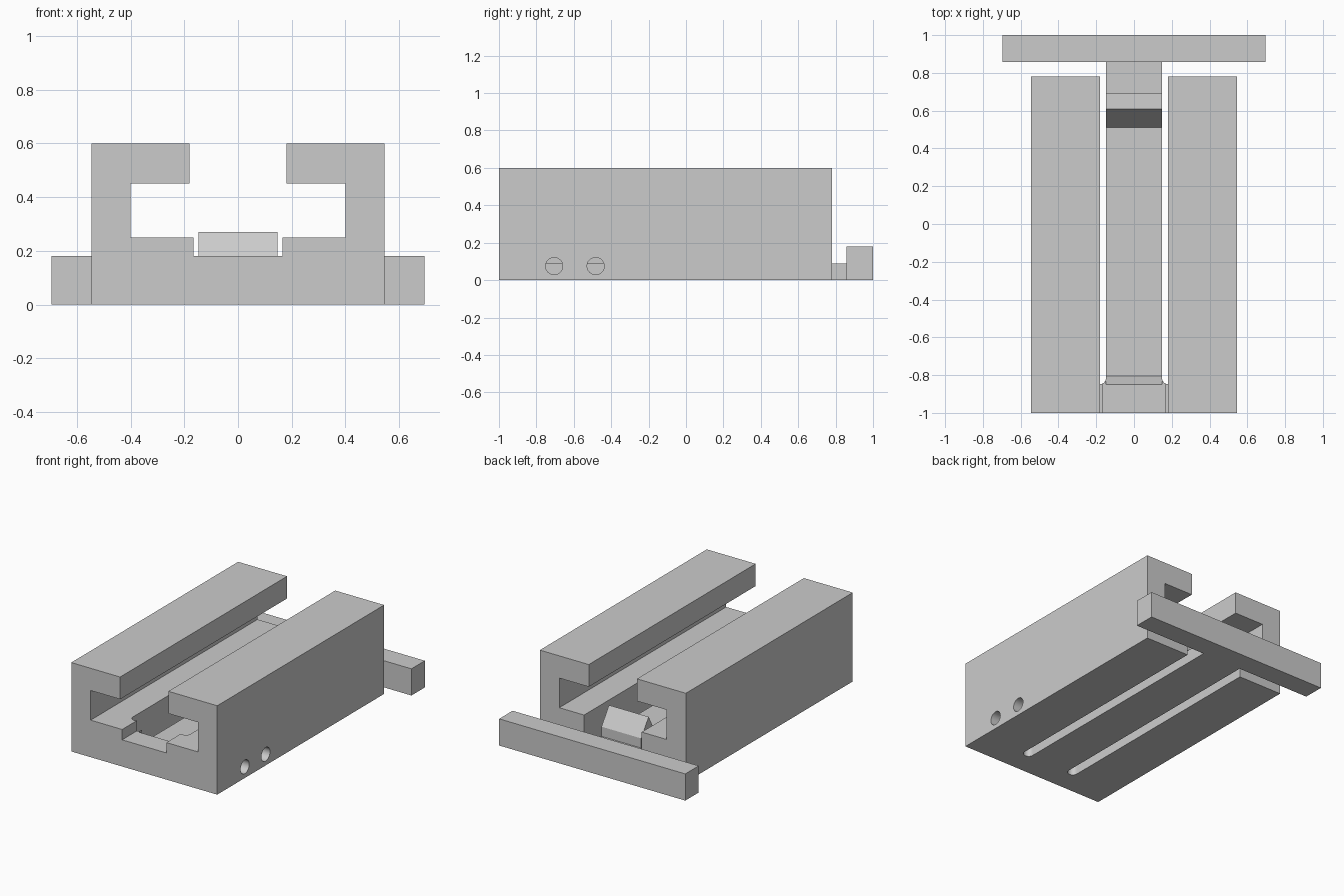
import bpy, bmesh, math
from mathutils import Vector

old = bpy.data.objects.get("Cube")
if old:
    bpy.data.objects.remove(old, do_unlink=True)

grey = bpy.data.materials.new("light_grey")
grey.use_nodes = True
colour = (0.6, 0.6, 0.6, 1)
grey.diffuse_color = colour
grey.node_tree.nodes["Principled BSDF"].inputs["Base Color"].default_value = colour


def extrude(name, profile, axis, start, end):
    """Extrude a closed 2D profile along one axis; the profile uses the other two."""
    def place(p, t):
        return {"x": (t, p[0], p[1]), "y": (p[0], t, p[1]), "z": (p[0], p[1], t)}[axis]
    bm = bmesh.new()
    face = bm.faces.new([bm.verts.new(place(p, start)) for p in profile])
    geom = bmesh.ops.extrude_face_region(bm, geom=[face])["geom"]
    shift = Vector(place((0, 0), end - start))
    bmesh.ops.translate(bm, vec=shift, verts=[v for v in geom if isinstance(v, bmesh.types.BMVert)])
    bmesh.ops.recalc_face_normals(bm, faces=bm.faces)
    mesh = bpy.data.meshes.new(name)
    bm.to_mesh(mesh)
    bm.free()
    mesh.materials.append(grey)
    obj = bpy.data.objects.new(name, mesh)
    bpy.context.collection.objects.link(obj)
    return obj


def rect(a0, a1, b0, b1):
    return [(a0, b0), (a1, b0), (a1, b1), (a0, b1)]


def arc(cx, cy, r, a0, a1, steps):
    angles = [math.radians(a0 + (a1 - a0) * i / steps) for i in range(steps + 1)]
    return [(cx + r * math.cos(a), cy + r * math.sin(a)) for a in angles]


def cut(target, cutter):
    cutter.hide_render = True
    mod = target.modifiers.new("cut", "BOOLEAN")
    mod.operation, mod.solver, mod.object = "DIFFERENCE", "EXACT", cutter
    bpy.context.view_layer.objects.active = target
    bpy.ops.object.modifier_apply(modifier=mod.name)
    bpy.data.objects.remove(cutter, do_unlink=True)


FRONT, BACK = -1.0, 0.78
WIDTH = 0.148      # half width of the spring tongue
SLOT_R = 0.0335    # radius of the slot ends
SLOT_X = WIDTH + SLOT_R
SLOT_Y = -0.815

# Channel body with inward lips
half = [(0.545, 0), (0.545, 0.6), (0.18, 0.6), (0.18, 0.45), (0.4, 0.45), (0.4, 0.25)]
body = extrude("channel_body", half + [(-x, z) for x, z in reversed(half)], "y", FRONT, BACK)

# Opening around the tongue, and the shallow front pocket
cut(body, extrude("tongue_opening", rect(-WIDTH - 0.01, WIDTH + 0.01, SLOT_Y, 1), "z", -0.1, 0.3))
cut(body, extrude("front_pocket", rect(-0.165, 0.165, -1.1, SLOT_Y + 0.01), "z", 0.18, 0.3))

# Round-ended relief slots either side of the tongue
for side in (-1, 1):
    outline = arc(side * SLOT_X, SLOT_Y, SLOT_R, 180, 360, 16)
    outline += [(side * SLOT_X + SLOT_R, 1), (side * SLOT_X - SLOT_R, 1)]
    cut(body, extrude("slot", outline, "z", -0.1, 0.3))

# Recess where the thick front web ramps down to the tongue
cut(body, extrude("ramp_recess", rect(-WIDTH, WIDTH, -0.85, SLOT_Y + 0.02), "z", -0.1, 0.3))

# Side holes running into the slot
for y in (-0.705, -0.483):
    cut(body, extrude("side_hole", arc(y, 0.075, 0.046, 0, 345, 23), "x", 0.19, 0.6))

# Spring tongue with the wedge catch
tongue = extrude("spring_tongue", [
    (-0.85, 0), (0.86, 0), (0.86, 0.09), (0.69, 0.09), (0.69, 0.155),
    (0.61, 0.27), (0.51, 0.09), (-0.805, 0.09), (-0.85, 0.18)], "x", -WIDTH, WIDTH)

# Release bar across the back
bar = extrude("release_bar", rect(-0.695, 0.695, 0.857, 1), "z", 0, 0.18)

# Smooth the round holes and slot ends, keep edges sharp
bpy.ops.object.select_all(action="DESELECT")
for part in (body, tongue, bar):
    part.select_set(True)
bpy.context.view_layer.objects.active = body
bpy.ops.object.shade_smooth_by_angle(angle=math.radians(30))
